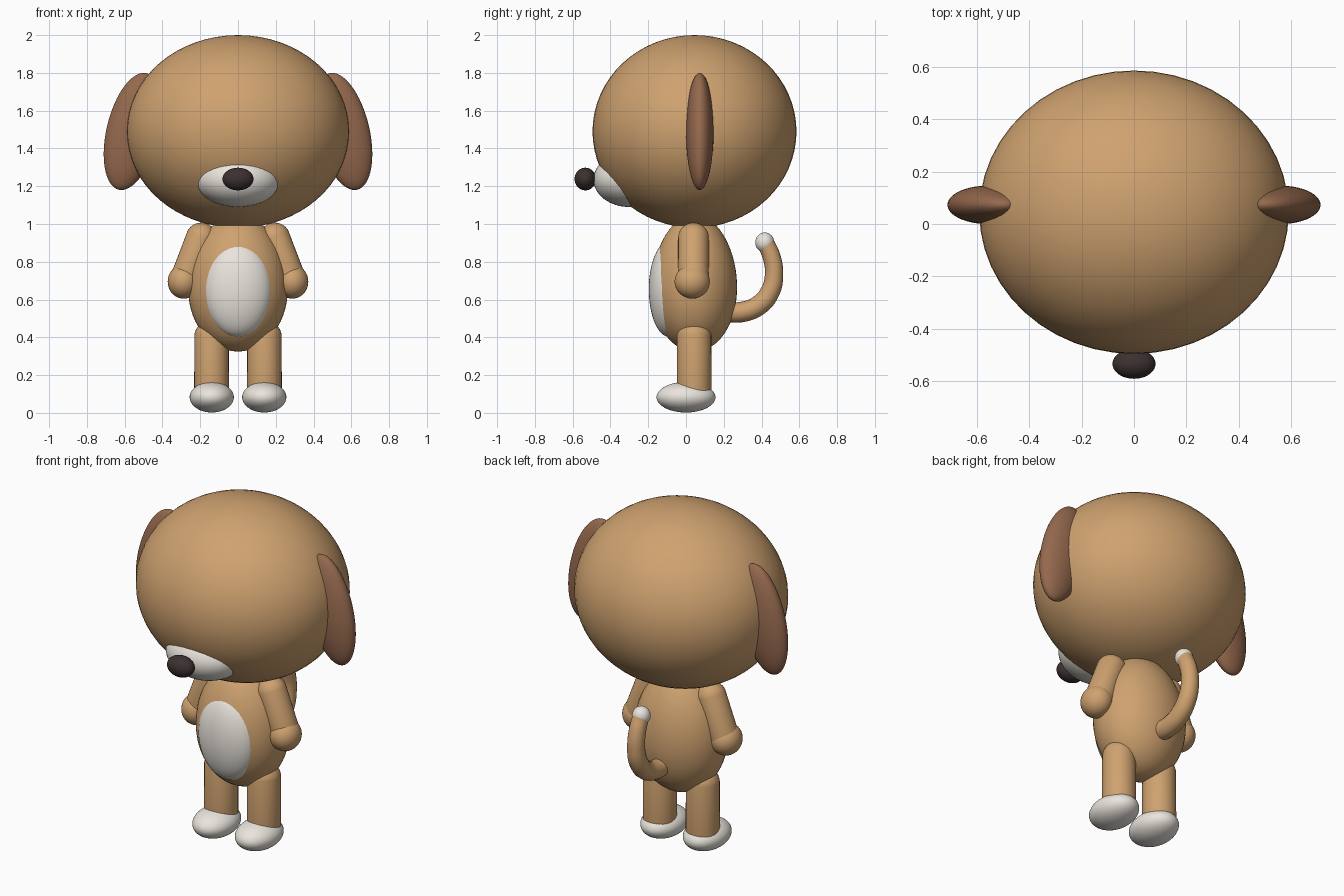
import bpy, bmesh
from mathutils import Vector, Matrix

if "Cube" in bpy.data.objects:
    bpy.data.objects.remove(bpy.data.objects["Cube"])

def material(name, rgb):
    m = bpy.data.materials.new(name)
    m.diffuse_color = (*rgb, 1)
    m.use_nodes = True
    m.node_tree.nodes["Principled BSDF"].inputs["Base Color"].default_value = m.diffuse_color
    return m

TAN = material("tan_fur", (0.62, 0.36, 0.16))
BROWN = material("brown_fur", (0.30, 0.14, 0.075))
WHITE = material("white_fur", (0.82, 0.78, 0.72))
BLACK = material("dark_nose", (0.045, 0.03, 0.03))

def finish(name, bm, mat):
    me = bpy.data.meshes.new(name)
    bm.to_mesh(me)
    bm.free()
    me.materials.append(mat)
    for p in me.polygons:
        p.use_smooth = True
    ob = bpy.data.objects.new(name, me)
    bpy.context.collection.objects.link(ob)
    return ob

def sphere(segs=48, rings=32):
    bm = bmesh.new()
    bmesh.ops.create_uvsphere(bm, u_segments=segs, v_segments=rings, radius=1)
    return bm

def ellipsoid(name, center, radii, mat, tilt=0.0, taper=0.0):
    bm = sphere()
    for v in bm.verts:
        s = 1 - taper * v.co.z
        v.co.x *= s
        v.co.y *= s
    bm.transform(Matrix.Translation(center) @ Matrix.Rotation(tilt, 4, 'Y')
                 @ Matrix.Diagonal((*radii, 1)))
    return finish(name, bm, mat)

def capsule(name, a, b, r, mat):
    a, b = Vector(a), Vector(b)
    bm = sphere(32, 20)
    for v in bm.verts:
        v.co *= r
        if v.co.z > 1e-5:
            v.co.z += (b - a).length
    rot = (b - a).to_track_quat('Z', 'Y').to_matrix().to_4x4()
    bm.transform(Matrix.Translation(a) @ rot)
    return finish(name, bm, mat)

# Head and face
ellipsoid("head", (0, 0.045, 1.49), (0.59, 0.54, 0.51), TAN)
ellipsoid("muzzle", (0, -0.30, 1.235), (0.226, 0.19, 0.145), WHITE)
ellipsoid("nose", (0, -0.533, 1.238), (0.082, 0.057, 0.06), BLACK)

# Body and belly patch
ellipsoid("body", (0, 0.045, 0.687), (0.264, 0.225, 0.362), TAN, taper=0.06)
ellipsoid("belly_patch", (0, -0.09, 0.655), (0.181, 0.107, 0.252), WHITE)

# Paired parts
for side, s in (("right", -1), ("left", 1)):
    ellipsoid(f"{side}_ear", (s * 0.558, 0.073, 1.49), (0.138, 0.073, 0.317),
              BROWN, tilt=-s * 0.234)
    capsule(f"{side}_arm", (s * 0.28, 0.04, 0.70), (s * 0.195, 0.04, 0.925), 0.082, TAN)
    ellipsoid(f"{side}_hand", (s * 0.288, 0.033, 0.695), (0.084, 0.093, 0.09), TAN)
    capsule(f"{side}_leg", (s * 0.14, 0.043, 0.12), (s * 0.14, 0.043, 0.40), 0.092, TAN)
    ellipsoid(f"{side}_foot", (s * 0.139, 0.0, 0.083), (0.117, 0.156, 0.081), WHITE)

# Curled tail swept along a smooth path
path = [(0.20, 0.535, 1.0), (0.30, 0.535, 1.0), (0.39, 0.573, 0.98),
        (0.447, 0.645, 0.95), (0.466, 0.73, 0.9), (0.455, 0.82, 0.88), (0.422, 0.90, 0.85)]
cu = bpy.data.curves.new("tail", 'CURVE')
cu.dimensions = '3D'
cu.bevel_depth = 0.054
cu.bevel_resolution = 6
cu.use_fill_caps = True
sp = cu.splines.new('BEZIER')
sp.bezier_points.add(len(path) - 1)
for p, (y, z, r) in zip(sp.bezier_points, path):
    p.co = (0, y, z)
    p.radius = r
    p.handle_left_type = p.handle_right_type = 'AUTO'
cu.materials.append(TAN)
tail = bpy.data.objects.new("tail", cu)
bpy.context.collection.objects.link(tail)
bpy.context.view_layer.objects.active = tail
tail.select_set(True)
bpy.ops.object.convert(target='MESH')

# White tail tip
ellipsoid("tail_tip", (0, 0.417, 0.902), (0.05, 0.05, 0.053), WHITE)
